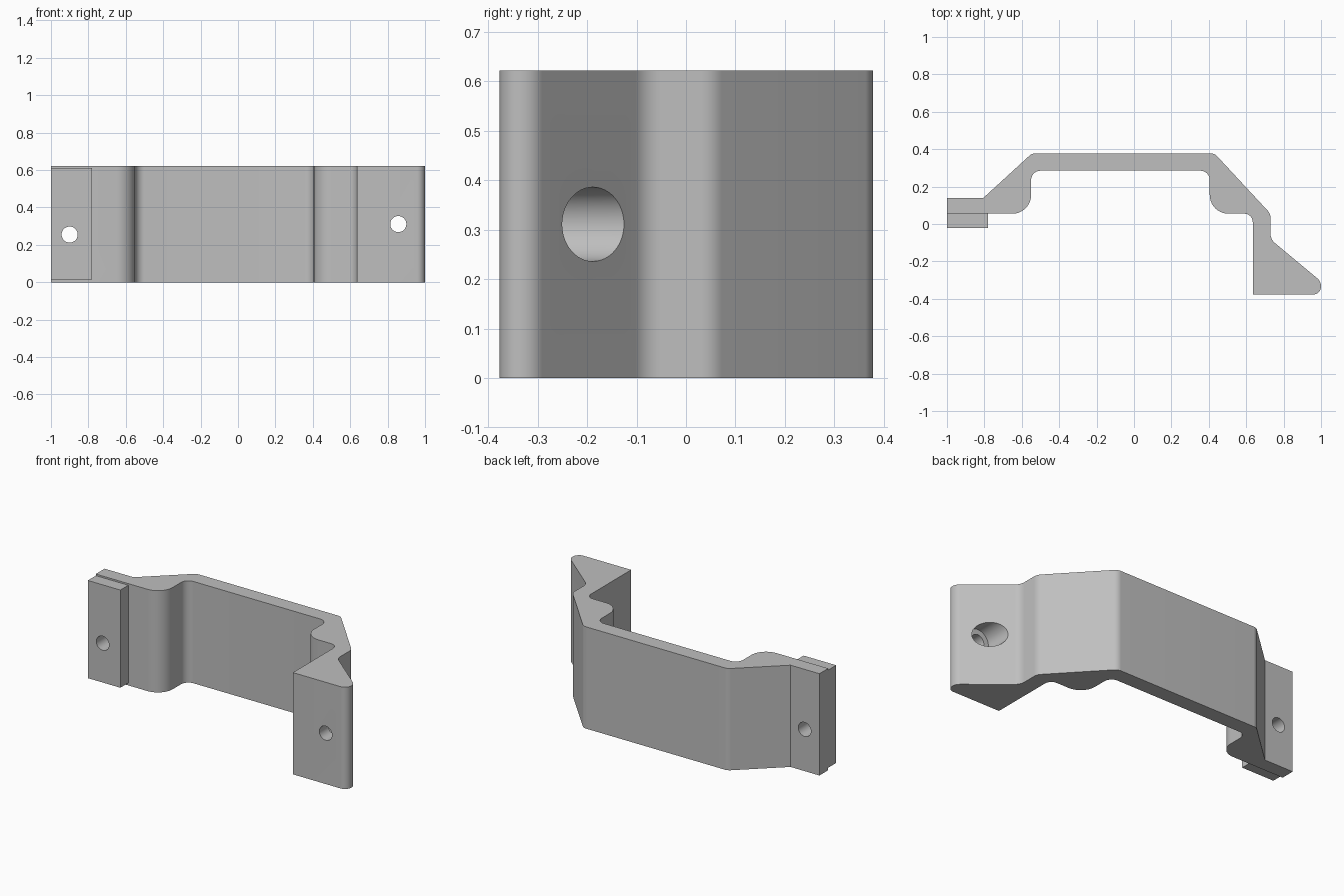
import bpy
import math
from mathutils import Vector

if "Cube" in bpy.data.objects:
    bpy.data.objects.remove(bpy.data.objects["Cube"], do_unlink=True)

HEIGHT = 0.622

grey = bpy.data.materials.new("plain grey")
grey.use_nodes = True
grey.diffuse_color = (0.52, 0.52, 0.52, 1)
grey.node_tree.nodes["Principled BSDF"].inputs["Base Color"].default_value = (0.52, 0.52, 0.52, 1)


def rounded(corners, steps=10):
    """Outline whose corners (x, y, radius) are replaced by tangent arcs."""
    out = []
    for i, (x, y, r) in enumerate(corners):
        p = Vector((x, y))
        if r == 0:
            out.append(p)
            continue
        a = (Vector(corners[i - 1][:2]) - p).normalized()
        b = (Vector(corners[(i + 1) % len(corners)][:2]) - p).normalized()
        half = a.angle(b) / 2
        centre = p + (a + b).normalized() * r / math.sin(half)
        start = p + a * r / math.tan(half) - centre
        end = p + b * r / math.tan(half) - centre
        sweep = math.pi - 2 * half
        for k in range(steps + 1):
            t = k / steps
            out.append(centre + (start * math.sin((1 - t) * sweep)
                                 + end * math.sin(t * sweep)) / math.sin(sweep))
    return out


def extrude(name, outline, z0, z1):
    """Prism from a counter-clockwise outline."""
    n = len(outline)
    verts = [(p[0], p[1], z) for z in (z0, z1) for p in outline]
    faces = [tuple(reversed(range(n))), tuple(range(n, 2 * n))]
    faces += [(i, (i + 1) % n, (i + 1) % n + n, i + n) for i in range(n)]
    mesh = bpy.data.meshes.new(name)
    mesh.from_pydata(verts, [], faces)
    mesh.materials.append(grey)
    obj = bpy.data.objects.new(name, mesh)
    bpy.context.collection.objects.link(obj)
    return obj


def drill(targets, name, x, z, radius, y0, y1):
    """Cut a round hole along y through each target."""
    bpy.ops.mesh.primitive_cylinder_add(
        vertices=48, radius=radius, depth=y1 - y0,
        location=(x, (y0 + y1) / 2, z), rotation=(math.pi / 2, 0, 0))
    cutter = bpy.context.object
    cutter.name = name
    cutter.data.materials.append(grey)
    for obj in targets:
        mod = obj.modifiers.new(name, "BOOLEAN")
        mod.operation = "DIFFERENCE"
        mod.solver = "EXACT"
        mod.object = cutter
        bpy.context.view_layer.objects.active = obj
        bpy.ops.object.modifier_apply(modifier=name)
    bpy.data.objects.remove(cutter, do_unlink=True)


# Bent bracket: flange, arched bridge and angled foot in one outline
bracket = extrude("bracket_body", rounded([
    (-1, 0.055, 0), (-0.55, 0.055, 0.1), (-0.55, 0.285, 0.05),
    (0.405, 0.285, 0.05), (0.405, 0.055, 0.1), (0.635, 0.055, 0.045),
    (0.635, -0.377, 0), (1, -0.377, 0.043), (1, -0.307, 0.055),
    (0.73, -0.082, 0.065), (0.73, 0.055, 0.06), (0.43, 0.378, 0.05),
    (-0.545, 0.378, 0.05), (-0.805, 0.14, 0), (-1, 0.14, 0)]), 0, HEIGHT)

# Flat pad on the front of the flange
pad = extrude("flange_pad", [(-1, -0.022), (-0.78, -0.022), (-0.78, 0.055), (-1, 0.055)],
              0.015, 0.612)

# Screw holes, the foot one with a wide recess from the back
drill([bracket, pad], "flange_hole", -0.9, 0.255, 0.043, -0.3, 0.4)
drill([bracket], "foot_hole", 0.857, 0.311, 0.043, -0.6, 0.3)
drill([bracket], "foot_recess", 0.857, 0.311, 0.075, -0.29, 0.3)

for obj in (bracket, pad):
    bpy.ops.object.select_all(action="DESELECT")
    obj.select_set(True)
    bpy.context.view_layer.objects.active = obj
    bpy.ops.object.shade_smooth_by_angle(angle=math.radians(30))
